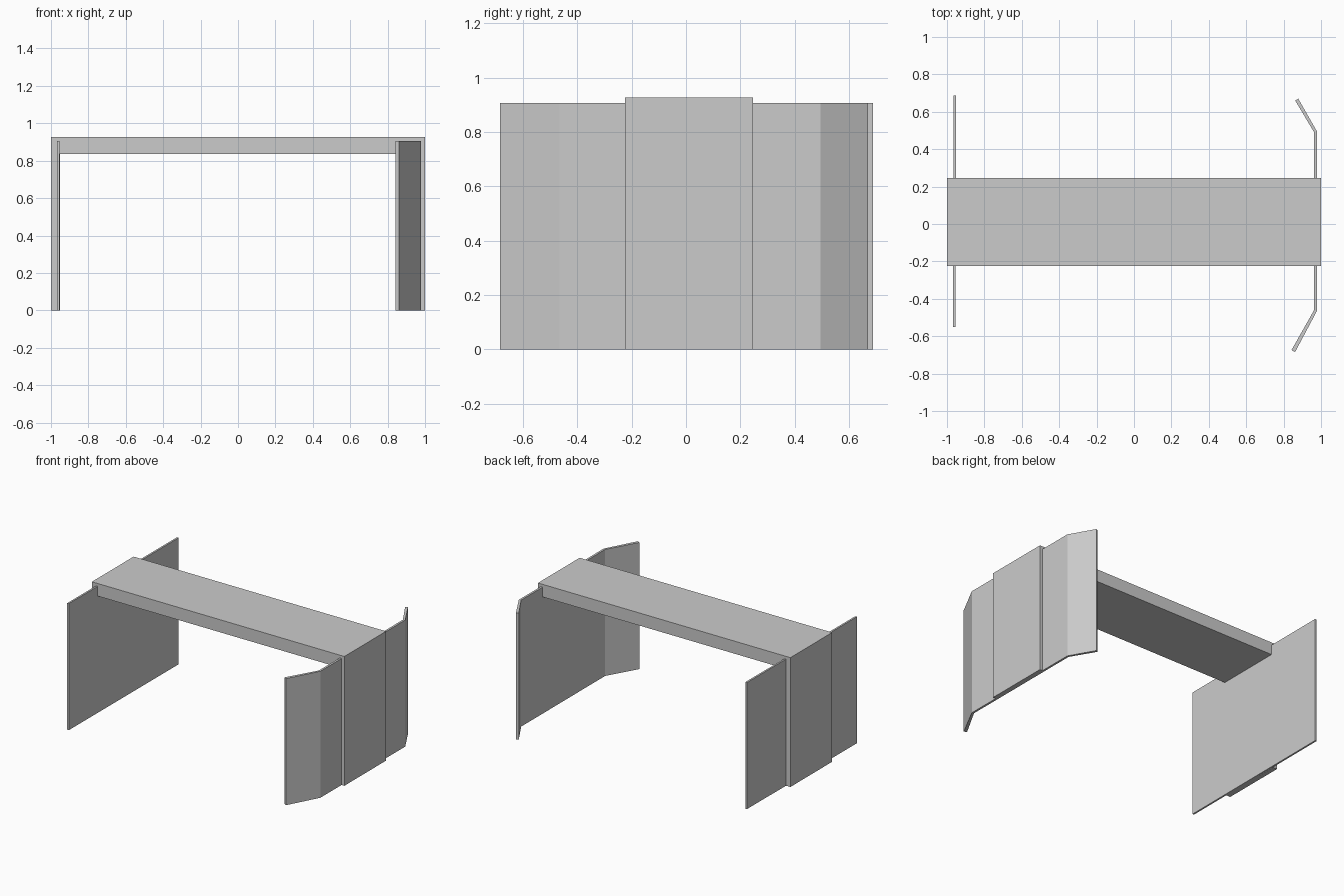
import bpy, bmesh

if "Cube" in bpy.data.objects:
    bpy.data.objects.remove(bpy.data.objects["Cube"])


def prism(name, outline, z0, z1):
    """Extrude a flat plan outline (x, y) from z0 up to z1."""
    bm = bmesh.new()
    face = bm.faces.new([bm.verts.new((x, y, z0)) for x, y in outline])
    top = bmesh.ops.extrude_face_region(bm, geom=[face])
    verts = [g for g in top["geom"] if isinstance(g, bmesh.types.BMVert)]
    bmesh.ops.translate(bm, verts=verts, vec=(0, 0, z1 - z0))
    bmesh.ops.recalc_face_normals(bm, faces=bm.faces)
    mesh = bpy.data.meshes.new(name)
    bm.to_mesh(mesh)
    bm.free()
    ob = bpy.data.objects.new(name, mesh)
    bpy.context.collection.objects.link(ob)
    return ob


def rect(x0, x1, y0, y1):
    return [(x0, y0), (x1, y0), (x1, y1), (x0, y1)]


FRONT, BACK = -0.225, 0.247
BEAM_Z, TOP_Z, PANEL_Z = 0.836, 0.926, 0.906

# Crossbeam spanning the full length
prism("crossbeam", rect(-1, 1, FRONT, BACK), BEAM_Z, TOP_Z)

# Outer end legs below the beam
prism("left_leg", rect(-1, -0.966, FRONT, BACK), 0, BEAM_Z)
prism("right_leg", rect(0.978, 1, FRONT, BACK), 0, BEAM_Z)

# Straight screen on the left, very slightly skewed
prism("left_screen", [(-0.968, -0.55), (-0.955, -0.55),
                      (-0.951, 0.687), (-0.964, 0.687)], 0, PANEL_Z)

# Folded screen on the right, both wings bent inwards
outer = [(0.861, -0.685), (0.978, -0.465), (0.978, 0.495), (0.878, 0.67)]
inner = [(0.862, 0.66), (0.963, 0.49), (0.963, -0.46), (0.842, -0.674)]
prism("right_screen", outer + inner, 0, PANEL_Z)
